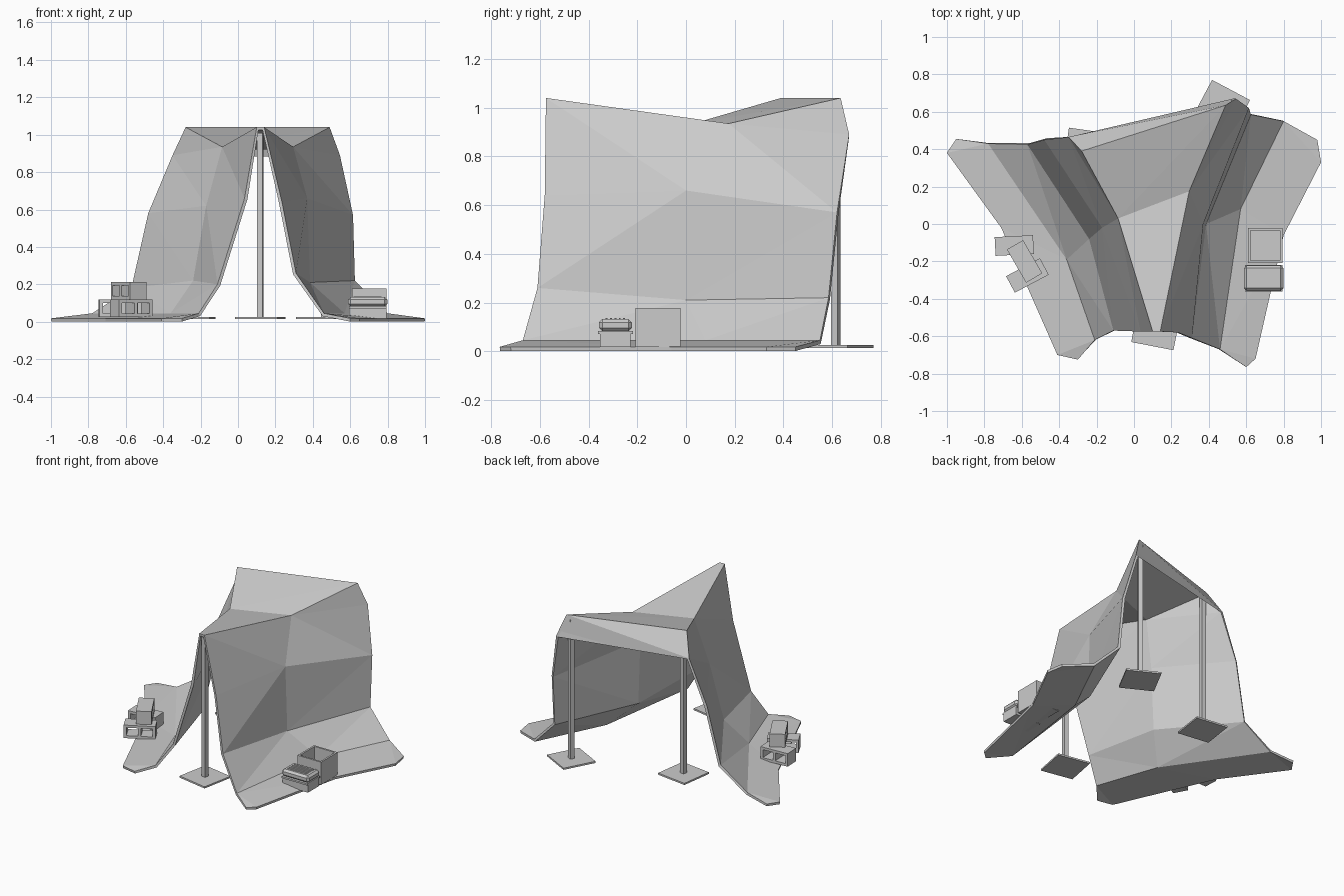
import bpy, bmesh
from math import radians
from mathutils import Matrix, Vector

cube = bpy.data.objects.get("Cube")
if cube:
    bpy.data.objects.remove(cube, do_unlink=True)

grey = bpy.data.materials.new("plain grey")
grey.use_nodes = True
grey.diffuse_color = (0.6, 0.6, 0.6, 1)
shader = next(n for n in grey.node_tree.nodes if n.type == 'BSDF_PRINCIPLED')
shader.inputs["Base Color"].default_value = grey.diffuse_color


def finish(name, bm, location=(0, 0, 0), turn=0):
    mesh = bpy.data.meshes.new(name)
    bm.to_mesh(mesh)
    bm.free()
    mesh.materials.append(grey)
    obj = bpy.data.objects.new(name, mesh)
    obj.location = location
    obj.rotation_euler.z = radians(turn)
    bpy.context.collection.objects.link(obj)
    return obj


def add_box(bm, centre, size):
    place = Matrix.Translation(centre) @ Matrix.Diagonal((*size, 1))
    bmesh.ops.create_cube(bm, size=1, matrix=place)


def box(name, centre, size, turn=0, bevel=0):
    bm = bmesh.new()
    add_box(bm, (0, 0, 0), size)
    obj = finish(name, bm, centre, turn)
    if bevel:
        mod = obj.modifiers.new("chamfer", 'BEVEL')
        mod.width = bevel
        mod.segments = 1
    return obj


# Draped cloth: columns run from ridge to hem, skirt edges lie on the ground
left_columns = [
    [(.14, -.575, 1.04), (.235, -.58, .64), (.31, -.61, .26), (.46, -.67, .045)],
    [(.295, .175, .935), (.37, 0, .66), (.385, 0, .21), (.57, .08, .045)],
    [(.49, .635, 1.04), (.615, .62, .57), (.625, .585, .22), (.8, .55, .045)],
]
left_skirt = [(.6, -.765), (.65, -.72), (.8, -.06), (1, .33), (.98, .45)]
right_columns = [
    [(.1, -.575, 1.04), (.035, -.575, .66), (-.11, -.57, .2), (-.21, -.62, .045)],
    [(-.085, .03, .935), (-.17, -.02, .62), (-.24, -.08, .22), (-.36, -.19, .045)],
    [(-.28, .39, 1.04), (-.48, .45, .58), (-.57, .425, .18), (-.78, .43, .045)],
]
right_skirt = [(-.3, -.725), (-.41, -.7), (-.71, -.02), (-1, .38), (-.95, .455)]

bm = bmesh.new()


def wall(columns, skirt, flap_corner):
    cols = [[bm.verts.new(p) for p in column] for column in columns]
    edge = [bm.verts.new((x, y, .018)) for x, y in skirt]
    flap = bm.verts.new(flap_corner)
    front, middle, back = cols
    for row in range(3):
        bm.faces.new((front[row], middle[row], middle[row + 1], front[row + 1]))
        rest = [back[row + 1], middle[row + 1]]
        if row == 0:
            rest.insert(0, flap)
        bm.faces.new([middle[row], back[row]] + rest)
    bm.faces.new([front[-1], middle[-1]] + edge[2::-1])
    bm.faces.new([middle[-1], back[-1]] + edge[:1:-1])
    return front[0], middle[0], back[0], flap


fl, ml, bl, vl = wall(left_columns, left_skirt, (.545, .67, .89))
fr, mr, br, vr = wall(right_columns, right_skirt, (-.35, .465, .89))
# Canopy between the ridges, and the short flap at the back
canopy = bm.faces.new((fr, fl, ml, mr))
bm.faces.new((mr, ml, bl))
bm.faces.new((mr, bl, br))
bm.faces.new((br, bl, vl, vr))
bmesh.ops.recalc_face_normals(bm, faces=bm.faces)
canopy.normal_update()
if canopy.normal.z < 0:
    bmesh.ops.reverse_faces(bm, faces=bm.faces)
bmesh.ops.triangulate(bm, faces=bm.faces)
cloth = finish("cloth_shelter", bm)
thick = cloth.modifiers.new("thickness", 'SOLIDIFY')
thick.thickness = .017
thick.offset = -1

# Poles on square foot plates
for name, x, y, turn in (("front", .12, -.54, -11),
                         ("back_left", .465, .615, -28),
                         ("back_right", -.25, .385, -8)):
    box(name + "_foot_plate", (x, y, .02), (.23, .23, .012), turn)
    box(name + "_pole", (x, y, .515), (.03, .03, .99), turn)


# Hollow blocks with two openings
def hollow_block(name, location, turn):
    length, width, height, wall_size = .205, .1, .092, .018
    bm = bmesh.new()
    for side in (-1, 1):
        add_box(bm, (0, 0, side * (height - wall_size) / 2), (length, width, wall_size))
    for side in (-1, 0, 1):
        add_box(bm, (side * (length - wall_size) / 2, 0, 0),
                (wall_size, width, height - 2 * wall_size))
    finish(name, bm, location, turn)


hollow_block("rear_block", (-.64, -.115, .072), 3)
hollow_block("front_block", (-.57, -.275, .072), 28)
hollow_block("top_block", (-.585, -.2, .166), -60)

# Open crate
bm = bmesh.new()
add_box(bm, (0, 0, .01), (.185, .185, .02))
for side in (-1, 1):
    add_box(bm, (side * .086, 0, .08), (.013, .185, .16))
    add_box(bm, (0, side * .086, .08), (.16, .013, .16))
finish("open_crate", bm, (.702, -.115, .017))

# Small chest with a chamfered lid, ribs and side handles
chest = Vector((.693, -.29, 0))
box("chest_body", chest + Vector((0, 0, .05)), (.2, .125, .066))
box("chest_lid", chest + Vector((0, 0, .107)), (.21, .135, .05), bevel=.014)
for i in range(-2, 3):
    box("lid_rib", chest + Vector((0, i * .018, .133)), (.15, .008, .006))
for side in (-1, 1):
    box("chest_handle", chest + Vector((0, side * .066, .077)), (.2, .012, .012))
